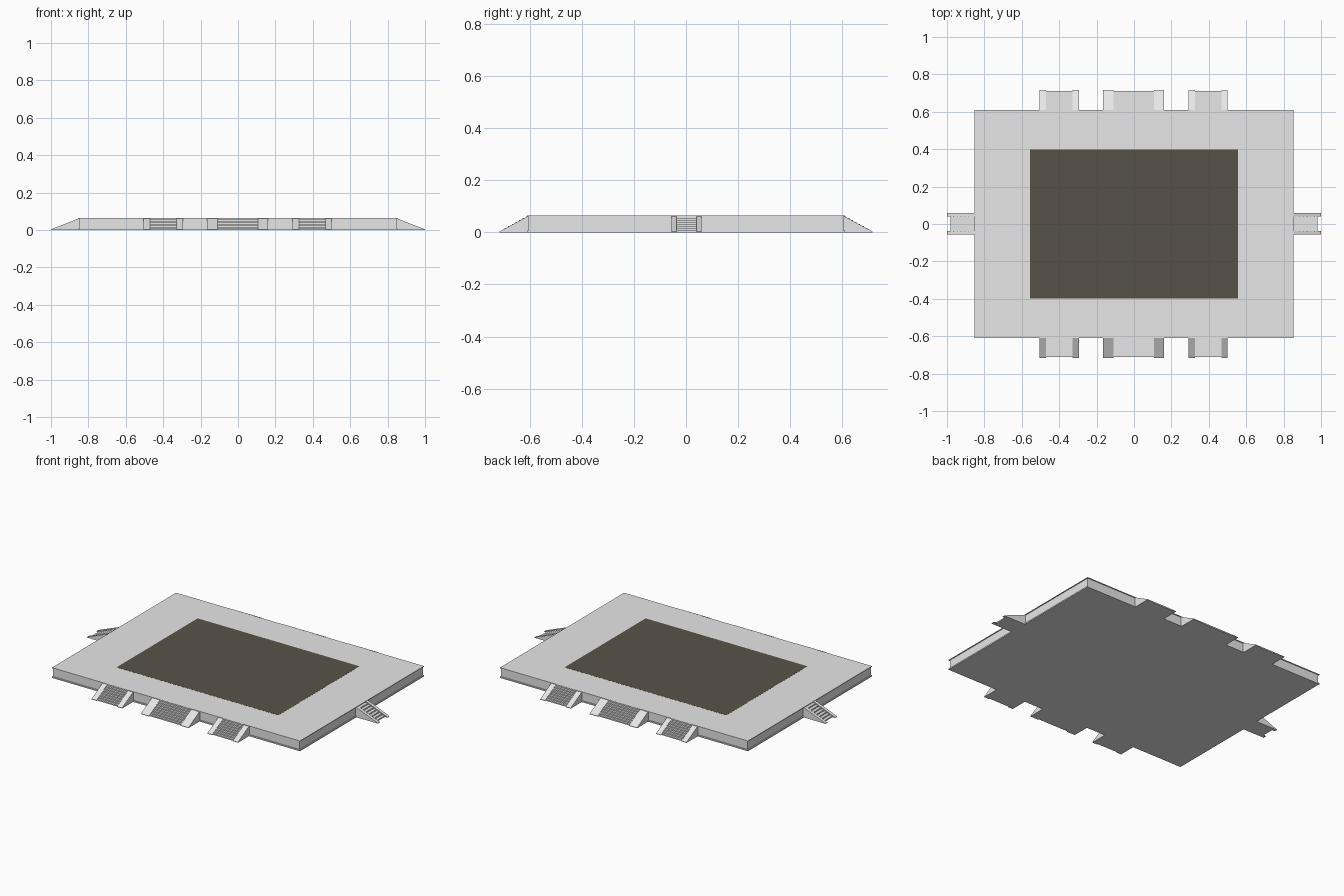
import bpy, bmesh, math
from mathutils import Matrix, Vector

if "Cube" in bpy.data.objects:
    bpy.data.objects.remove(bpy.data.objects["Cube"])

H = 0.064            # platform height
WX, WY = 0.852, 0.609  # platform half sizes
LIP = 0.005          # overhang of the lip and plinth


def material(name, rgb):
    m = bpy.data.materials.new(name)
    m.diffuse_color = (*rgb, 1)
    m.use_nodes = True
    m.node_tree.nodes["Principled BSDF"].inputs["Base Color"].default_value = m.diffuse_color
    return m


STONE = material("pale_stone", (0.8, 0.8, 0.8))
EARTH = material("dark_floor", (0.098, 0.086, 0.064))


def finish(name, bm, mat):
    bmesh.ops.recalc_face_normals(bm, faces=bm.faces[:])
    me = bpy.data.meshes.new(name)
    bm.to_mesh(me)
    bm.free()
    me.materials.append(mat)
    ob = bpy.data.objects.new(name, me)
    bpy.context.collection.objects.link(ob)
    return ob


def prism(bm, profile, x0, x1, matrix):
    """Extrude a (y, z) profile from x0 to x1."""
    face = bm.faces.new([bm.verts.new(matrix @ Vector((x0, y, z))) for y, z in profile])
    new = bmesh.ops.extrude_face_region(bm, geom=[face])["geom"]
    shift = matrix.to_3x3() @ Vector((x1 - x0, 0, 0))
    bmesh.ops.translate(bm, verts=[v for v in new if isinstance(v, bmesh.types.BMVert)], vec=shift)


def stairs(name, matrix, width, cheek, run, lift, steps=8):
    """Flight descending towards local -y, with a sloping cheek on each side."""
    top, w = H - 0.0005, width / 2
    bm = bmesh.new()
    ramp = [(0, 0), (-run, 0), (-run, 0.003), (0, top)]
    prism(bm, ramp, -w, -w + cheek, matrix)
    prism(bm, ramp, w - cheek, w, matrix)
    finish(name + "_cheeks", bm, STONE)

    bm = bmesh.new()
    tread, rise = run / steps, top / steps
    profile = [(0, 0)]
    for k in range(1, steps + 1):
        y = -run + (k - lift) * tread
        profile += [(y, (k - 1) * rise), (y, k * rise)]
    if lift > 0:
        profile.append((0, top))
    prism(bm, profile, -w + cheek, w - cheek, matrix)
    finish(name + "_steps", bm, STONE)


# Platform: plinth, recessed wall and thin overhanging lip in one stepped body
bm = bmesh.new()
levels = [(0, 0), (0.008, 0), (0.008, LIP), (H - 0.004, LIP), (H - 0.004, 0), (H, 0)]
rings = []
for z, inset in levels:
    x, y = WX - inset, WY - inset
    rings.append([bm.verts.new(p) for p in ((-x, -y, z), (x, -y, z), (x, y, z), (-x, y, z))])
for a, b in zip(rings, rings[1:]):
    for i in range(4):
        j = (i + 1) % 4
        bm.faces.new((a[i], a[j], b[j], b[i]))
bm.faces.new(rings[0][::-1])
bm.faces.new(rings[-1])
finish("platform", bm, STONE)

# Dark floor panel
bm = bmesh.new()
bmesh.ops.create_cube(bm, size=1, matrix=Matrix.Translation((0, 0, H - 0.0005))
                      @ Matrix.Diagonal((1.112, 0.796, 0.002, 1)))
finish("floor_panel", bm, EARTH)

# Three flights at the front and back
for side, turn, sign in (("front", 0, -1), ("back", math.pi, 1)):
    for label, x, width, cheek in (("left", -0.4, 0.21, 0.034),
                                   ("middle", -0.002, 0.326, 0.055),
                                   ("right", 0.396, 0.21, 0.034)):
        y = sign * (WY - LIP)
        m = Matrix.Translation((x, y, 0)) @ Matrix.Rotation(turn, 4, "Z")
        stairs(f"{side}_{label}_stair", m, width, cheek, 0.716 - abs(y), 0.6)

# One narrow flight at each end
for side, turn, sign in (("right", math.pi / 2, 1), ("left", -math.pi / 2, -1)):
    x = sign * (WX - LIP)
    m = Matrix.Translation((x, 0.002, 0)) @ Matrix.Rotation(turn, 4, "Z")
    stairs(f"{side}_end_stair", m, 0.115, 0.019, 1 - abs(x), 0)
